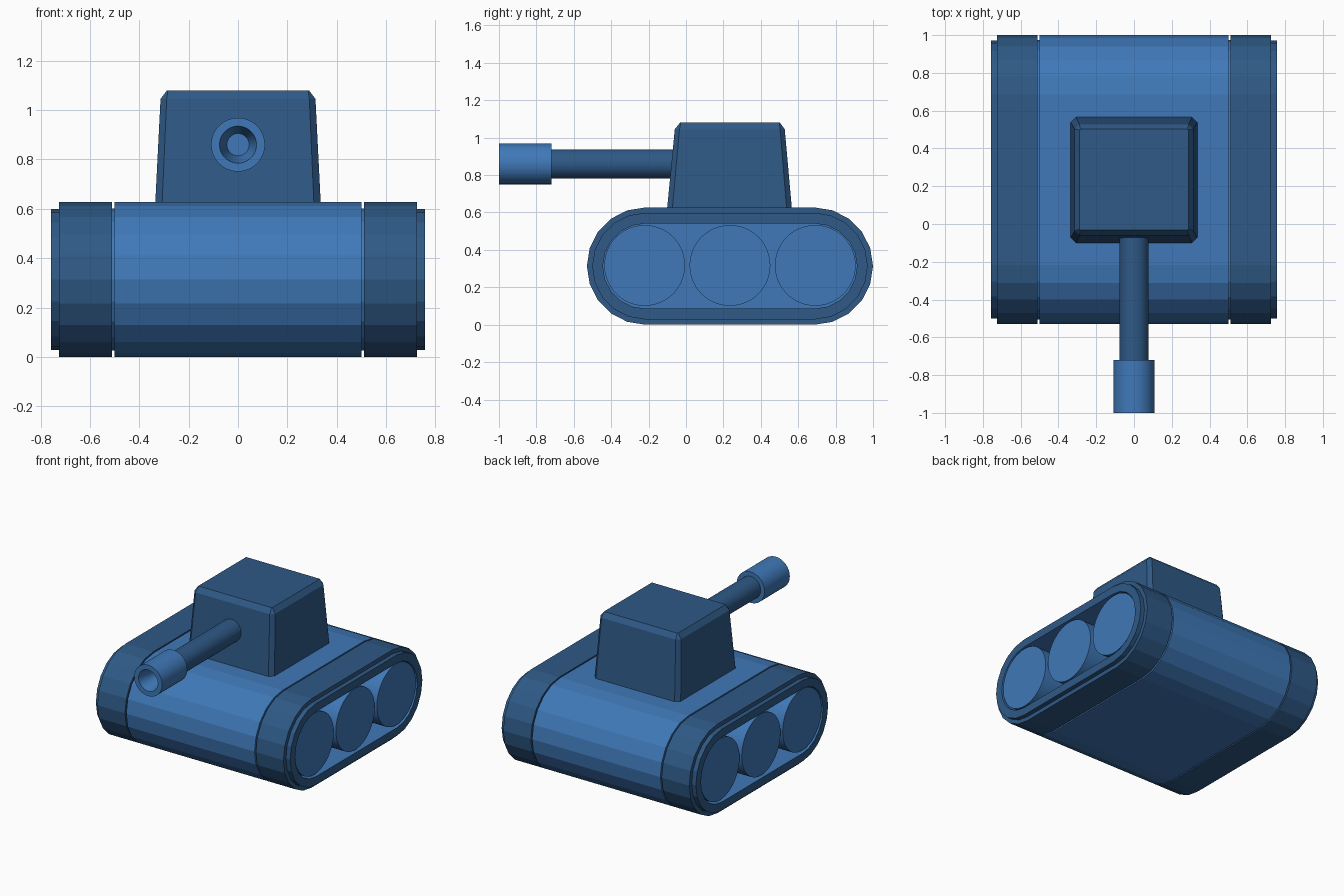
import bpy, bmesh, math

if "Cube" in bpy.data.objects:
    bpy.data.objects.remove(bpy.data.objects["Cube"])

CY, CZ, OFF = 0.235, 0.3135, 0.4515   # hull centre and half distance of the end arcs


def material(name, rgb):
    m = bpy.data.materials.new(name)
    m.diffuse_color = (*rgb, 1)
    m.use_nodes = True
    m.node_tree.nodes["Principled BSDF"].inputs["Base Color"].default_value = m.diffuse_color
    return m


LIGHT = material("light_blue", (0.05, 0.19, 0.48))
DARK = material("dark_blue", (0.028, 0.10, 0.24))


def skin(name, rings, mats, loop=False, smooth=False, last_mat=0):
    """Join matching rings of points; cap the ends, or close into a loop."""
    bm = bmesh.new()
    vr = [[bm.verts.new(p) for p in r] for r in rings]
    n, k = len(vr[0]), len(vr)
    for i in range(k if loop else k - 1):
        a, b = vr[i], vr[(i + 1) % k]
        for j in range(n):
            f = bm.faces.new((a[j], a[(j + 1) % n], b[(j + 1) % n], b[j]))
            if i == k - 1:
                f.material_index = last_mat
    if not loop:
        bm.faces.new(vr[0])
        bm.faces.new(vr[-1])
    bmesh.ops.recalc_face_normals(bm, faces=bm.faces)
    me = bpy.data.meshes.new(name)
    bm.to_mesh(me)
    bm.free()
    for m in mats:
        me.materials.append(m)
    ob = bpy.data.objects.new(name, me)
    bpy.context.collection.objects.link(ob)
    if smooth:
        bpy.ops.object.select_all(action='DESELECT')
        ob.select_set(True)
        bpy.context.view_layer.objects.active = ob
        bpy.ops.object.shade_smooth_by_angle(angle=math.radians(30))
    return ob


def stadium(x, r, seg=10):
    """Oblong outline in the YZ plane with faceted round ends."""
    pts = []
    for s in (1, -1):
        for i in range(seg + 1):
            a = -math.pi / 2 + math.pi * i / seg
            pts.append((x, CY + s * (OFF + r * math.cos(a)), CZ + s * r * math.sin(a)))
    return pts


def circle(r, axis, d, u, v, n=48):
    """Circle around the x or y axis at distance d, centred on (u, v)."""
    out = []
    for i in range(n):
        a = math.tau * i / n
        p, q = u + r * math.cos(a), v + r * math.sin(a)
        out.append((d, p, q) if axis == 'x' else (p, d, q))
    return out


def chamfered(z, x, y0, y1, c):
    """Rectangle with cut corners at height z."""
    return [(-x + c, y0, z), (x - c, y0, z), (x, y0 + c, z), (x, y1 - c, z),
            (x - c, y1, z), (-x + c, y1, z), (-x, y1 - c, z), (-x, y0 + c, z)]


# Hull, with a narrow groove at each side
R = CZ
hull = [(-.52, .288), (-.5, .288), (-.5, R), (.5, R), (.5, .288), (.52, .288)]
skin("hull", [stadium(x, r) for x, r in hull], [LIGHT])

# Tracks and road wheels on both sides
track = [(.51, .228), (.51, R), (.725, R), (.725, .285), (.757, .285), (.757, .228)]
for s, side in ((1, "right"), (-1, "left")):
    skin(f"track_{side}", [stadium(s * x, r) for x, r in track],
         [DARK, LIGHT], loop=True, last_mat=1)
    for i in (-1, 0, 1):
        skin(f"wheel_{side}_{i + 2}",
             [circle(.216, 'x', s * d, CY + i * .456, .317) for d in (.5, .75)],
             [LIGHT], smooth=True)

# Turret, tapered with chamfered edges
skin("turret", [chamfered(.61, .336, -.102, .567, .028),
                chamfered(1.045, .314, -.060, .528, .025),
                chamfered(1.08, .288, -.032, .502, .004)], [DARK])

# Gun barrel
skin("barrel", [circle(.078, 'y', d, 0, .86) for d in (.05, -.74)], [DARK], smooth=True)

# Muzzle with a tapered bore
muzzle = [(.07, -.72), (.109, -.72), (.109, -1.0), (.075, -1.0), (.045, -.86)]
skin("muzzle", [circle(r, 'y', d, 0, .86) for r, d in muzzle], [LIGHT], smooth=True)
